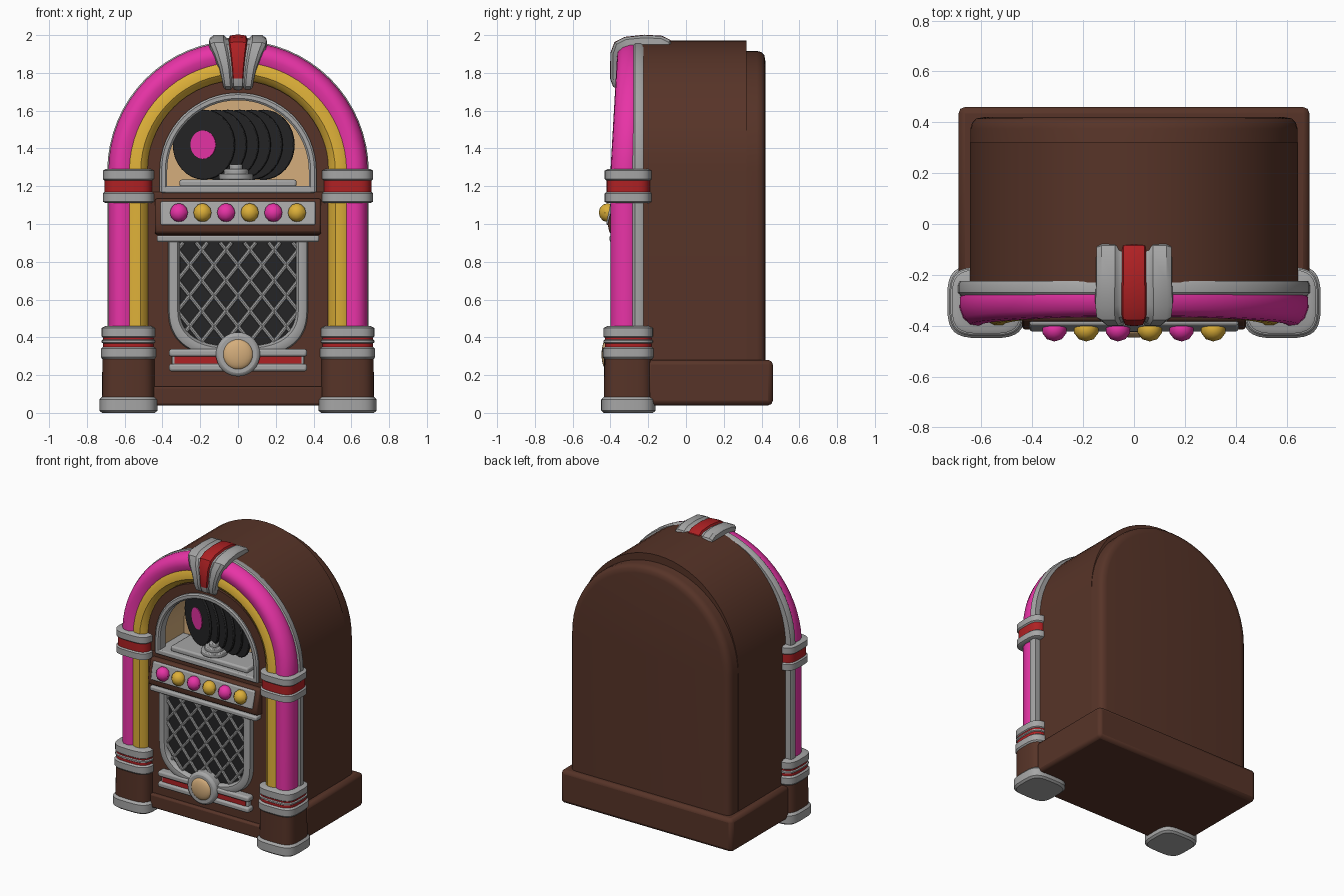
import bpy, bmesh
from math import sin, cos, pi, radians, copysign
from mathutils import Vector, Matrix

if "Cube" in bpy.data.objects:
    bpy.data.objects.remove(bpy.data.objects["Cube"], do_unlink=True)

COLOURS = {
    "brown wood": (0.095, 0.034, 0.021),
    "silver": (0.38, 0.38, 0.38),
    "pink": (0.84, 0.035, 0.40),
    "yellow": (0.72, 0.43, 0.04),
    "red": (0.43, 0.015, 0.017),
    "black": (0.018, 0.018, 0.019),
    "tan": (0.66, 0.42, 0.20),
}
MATS = {}
for label, rgb in COLOURS.items():
    m = bpy.data.materials.new(label)
    m.use_nodes = True
    m.diffuse_color = (*rgb, 1)
    m.node_tree.nodes["Principled BSDF"].inputs["Base Color"].default_value = (*rgb, 1)
    MATS[label] = m
B, S, P, Y, R, K, T = COLOURS
SPRING = 1.28          # height where the arch starts
made = []


def finish(name, bm, mats, bevel=0):
    bmesh.ops.recalc_face_normals(bm, faces=bm.faces)
    me = bpy.data.meshes.new(name)
    bm.to_mesh(me)
    bm.free()
    for m in mats:
        me.materials.append(MATS[m])
    ob = bpy.data.objects.new(name, me)
    bpy.context.collection.objects.link(ob)
    if bevel:
        mod = ob.modifiers.new("Bevel", "BEVEL")
        mod.width, mod.segments, mod.limit_method = bevel, 2, "ANGLE"
    made.append(ob)
    return ob


def loft(name, rings, mat, around=True, along=False, caps=False, bevel=0):
    """Skin rings of points; mat is a name or a rule (ring, column) -> name."""
    rule = mat if callable(mat) else (lambda i, j: mat)
    bm, slots = bmesh.new(), []

    def paint(face, label):
        if label not in slots:
            slots.append(label)
        face.material_index = slots.index(label)

    vs = [[bm.verts.new(p) for p in ring] for ring in rings]
    n, c = len(rings), len(rings[0])
    for i in range(n if along else n - 1):
        for j in range(c if around else c - 1):
            a, b = vs[i], vs[(i + 1) % n]
            k = (j + 1) % c
            paint(bm.faces.new((a[j], a[k], b[k], b[j])), rule(i, j))
    if caps:
        paint(bm.faces.new(vs[0]), rule(0, 0))
        paint(bm.faces.new(vs[-1]), rule(n - 2, 0))
    return finish(name, bm, slots, bevel)


def box(name, x0, x1, y0, y1, z0, z1, mat, bevel=0.008):
    rings = [[(x0, y0, z), (x1, y0, z), (x1, y1, z), (x0, y1, z)] for z in (z0, z1)]
    return loft(name, rings, mat, caps=True, bevel=bevel)


def prism(name, half, outline, mat, bevel=0.008):
    return loft(name, [[(x, y, z) for y, z in outline] for x in (-half, half)],
                mat, caps=True, bevel=bevel)


def disc(name, centre, radius, depth, mat, rot=None, bevel=0.006, sides=32):
    bm = bmesh.new()
    mx = Matrix.Translation(centre) @ (rot or Matrix())
    bmesh.ops.create_cone(bm, cap_ends=True, segments=sides, radius1=radius,
                          radius2=radius, depth=depth, matrix=mx)
    return finish(name, bm, [mat], bevel)


def ball(name, centre, size, mat, u=16, v=10):
    bm = bmesh.new()
    mx = Matrix.Translation(centre) @ Matrix.Diagonal((*size, 1))
    bmesh.ops.create_uvsphere(bm, u_segments=u, v_segments=v, radius=1, matrix=mx)
    return finish(name, bm, [mat])


def arch(r, y, z0, rise=1.0, lean=0.0, n=32):
    pts = [(-r, y, z0)]
    for k in range(n + 1):
        a = pi * k / n
        pts.append((-r * cos(a), y + lean * sin(a), SPRING + r * rise * sin(a)))
    return pts + [(r, y, z0)]


def arch_sweep(name, profile, z0, mat, rise=1.0, lean=0.0):
    return loft(name, [arch(r, y, z0, rise, lean) for r, y in profile],
                mat, around=False, along=True)


# Cabinet: base, shell, rear and front panel
box("base", -0.69, 0.69, -0.21, 0.46, 0.04, 0.28, B, 0.025)
arch_sweep("cabinet_shell", [(0.645, -0.24), (0.645, 0.32), (0.42, 0.32), (0.42, -0.24)],
           0.05, B, rise=1.07)
rear = [(0.643, -0.04), (0.643, 0.375), (0.636, 0.4), (0.62, 0.415), (0.59, 0.42)]
loft("cabinet_rear", [arch(r, y, 0.05, 0.99) for r, y in rear], B, caps=True)
box("front_panel", -0.48, 0.48, -0.35, -0.04, 0.04, 1.17, B)
box("front_plinth", -0.45, 0.45, -0.375, -0.3, 0.04, 0.14, B, 0.012)
arch_sweep("window_surround", [(0.48, -0.04), (0.48, -0.35), (0.40, -0.35), (0.40, -0.04)],
           1.17, lambda i, j: T if i == 2 else B)

# Arched light tubes and trim
arch_sweep("silver_edge", [(0.63, -0.225), (0.685, -0.225), (0.692, -0.24), (0.692, -0.27),
                           (0.68, -0.285), (0.63, -0.285)], 0.2, S)
tube = [(0.665, -0.26), (0.685, -0.29), (0.686, -0.33), (0.672, -0.37), (0.645, -0.395),
        (0.61, -0.40), (0.575, -0.385), (0.55, -0.397), (0.515, -0.397), (0.487, -0.375),
        (0.475, -0.34), (0.475, -0.26)]
arch_sweep("light_tubes", tube, 0.2, lambda i, j: P if i < 6 or i == 11 else Y, lean=0.035)

# Window interior
loft("window_back", [arch(0.42, y, 1.17) for y in (-0.05, -0.042)], T, caps=True)
arch_sweep("window_trim", [(0.415, -0.34), (0.415, -0.36), (0.405, -0.368), (0.385, -0.368),
                           (0.375, -0.36), (0.375, -0.30)], 1.17, S)
box("window_sill", -0.41, 0.41, -0.368, -0.05, 1.165, 1.2, S)
box("record_tray", -0.31, 0.31, -0.335, -0.1, 1.195, 1.235, S, 0.012)
for k, (r, z) in enumerate([(0.09, 1.25), (0.065, 1.275), (0.035, 1.3)]):
    disc(f"turntable_{k + 1}", (-0.01, -0.255, z), r, 0.03, S)

# Row of records, turned to one side
turn = Matrix.Rotation(radians(-28), 4, "Z") @ Matrix.Rotation(pi / 2, 4, "X")
facing = (turn @ Vector((0, 0, 1, 0))).to_3d()
for k in range(6):
    c = Vector((-0.18 + 0.063 * k, -0.2, 1.42))
    disc(f"record_{k + 1}", c, 0.185, 0.016, K, turn, 0.004)
    disc(f"record_label_{k + 1}", c + facing * 0.008, 0.075, 0.008, R if k else P, turn, 0)

# Selector box with buttons
prism("selector_box", 0.44, [(-0.33, 1.135), (-0.38, 1.135), (-0.415, 1.0), (-0.405, 0.95),
                             (-0.33, 0.94)], B, 0.012)
prism("selector_plate", 0.41, [(-0.35, 1.12), (-0.398, 1.12), (-0.424, 0.995),
                               (-0.35, 0.995)], S)
for k in range(6):
    ball(f"button_{k + 1}", (-0.313 + 0.125 * k, -0.414, 1.06), (0.05, 0.048, 0.05),
         Y if k % 2 else P, 10, 6)

# Speaker grille: rounded U outline shared by frame, cloth and lattice
POWER, BEND = 2.6, 0.56


def u_shape(a, y, n=28):
    drop = a - 0.1
    pts = [(-a, y, 0.91)]
    for k in range(n + 1):
        c, s = cos(pi * k / n), sin(pi * k / n)
        pts.append((-a * copysign(abs(c) ** (2 / POWER), c), y,
                    BEND - drop * abs(s) ** (2 / POWER)))
    return pts + [(a, y, 0.91)]


def inside(x, z, a=0.325):
    low = max(0, BEND - z) / (a - 0.1)
    return z < 0.91 and (abs(x) / a) ** POWER + low ** POWER < 1


loft("grille_cloth", [u_shape(0.33, y) for y in (-0.34, -0.358)], K, caps=True)
frame = [(0.305, -0.34), (0.308, -0.375), (0.32, -0.392), (0.345, -0.395),
         (0.365, -0.385), (0.372, -0.34)]
loft("grille_frame", [u_shape(a, y) for a, y in frame], S, around=False)
bm = bmesh.new()
for side in (-1, 1):
    way = Vector((side * 0.62, 0, 0.785)).normalized()
    for k in range(-5, 6):
        start = Vector((0.128 * k, -0.366, 0.62))
        hits = [t / 100 for t in range(-70, 71)
                if inside((start + way * t / 100).x, (start + way * t / 100).z)]
        if len(hits) < 4:
            continue
        mid, span = (hits[0] + hits[-1]) / 2, hits[-1] - hits[0]
        mx = (Matrix.Translation(start + way * mid) @ way.to_track_quat("Z", "Y").to_matrix().to_4x4())
        bmesh.ops.create_cone(bm, cap_ends=True, segments=8, radius1=0.011, radius2=0.011,
                              depth=span, matrix=mx)
finish("grille_lattice", bm, [S])
box("grille_ledge", -0.43, 0.43, -0.405, -0.33, 0.905, 0.94, S, 0.01)

# Badge with its striped bar
box("badge_bar", -0.35, 0.35, -0.385, -0.33, 0.225, 0.335, S)
box("badge_stripe", -0.335, 0.335, -0.392, -0.384, 0.262, 0.298, R, 0)
for label, z in (("upper", 0.318), ("lower", 0.24)):
    box(f"badge_rail_{label}", -0.365, 0.365, -0.405, -0.33, z - 0.02, z + 0.02, S, 0.012)
upright = Matrix.Rotation(pi / 2, 4, "X")
disc("badge_rim", (0, -0.38, 0.31), 0.117, 0.09, S, upright, 0.018)
ball("badge_centre", (0, -0.42, 0.31), (0.08, 0.027, 0.08), T, 24, 12)

# Corner pillars and tube collars: (height, growth, colour of the band above)
pillar = [(0, 0.01, S), (0.012, 0.024, S), (0.07, 0.024, S), (0.085, 0.01, B),
          (0.285, 0.008, S), (0.295, 0.016, S), (0.34, 0.016, S), (0.35, 0.005, R),
          (0.368, 0.005, S), (0.373, 0.012, S), (0.383, 0.012, S), (0.388, 0.005, R),
          (0.398, 0.005, S), (0.404, 0.012, S), (0.45, 0.012, S), (0.46, -0.01, S)]
collar = [(1.11, -0.01, S), (1.118, 0.006, S), (1.162, 0.006, S), (1.17, -0.003, R),
          (1.23, -0.003, S), (1.238, 0.006, S), (1.282, 0.006, S), (1.29, -0.01, S)]


def outline(cx, grow, z, n=32):
    pts = []
    for k in range(n):
        c, s = cos(2 * pi * k / n), sin(2 * pi * k / n)
        pts.append((cx + (0.13 + grow) * copysign(abs(c) ** 0.55, c),
                    -0.305 + (0.12 + grow) * copysign(abs(s) ** 0.55, s), z))
    return pts


for side, cx in (("left", 0.58), ("right", -0.58)):
    for part, bands in (("pillar", pillar), ("collar", collar)):
        loft(f"{side}_{part}", [outline(cx, g, z) for z, g, _ in bands],
             lambda i, j: bands[i][2], caps=True)

# Crown clasp over the top of the arch: (y, z, half width)
path = [(-0.08, 1.94, 0.145), (-0.09, 1.965, 0.15), (-0.13, 1.985, 0.15), (-0.22, 1.99, 0.15),
        (-0.32, 1.98, 0.155), (-0.37, 1.955, 0.15), (-0.39, 1.9, 0.125), (-0.39, 1.83, 0.1),
        (-0.39, 1.77, 0.087), (-0.375, 1.73, 0.08), (-0.34, 1.715, 0.075)]
half = [(0.08, 0.012), (0.28, 0.008), (0.32, -0.006), (0.4, -0.004), (0.5, 0.01),
        (0.85, 0.01), (0.98, -0.004), (1, -0.06)]
section = [(-u, h) for u, h in reversed(half)] + half
rings = []
for y, z, w in path:
    out = Vector((0, y + 0.2, z - 1.78)).normalized()
    rings.append([Vector((u * w, y, z)) + out * h for u, h in section])
loft("crown_clasp", rings, lambda i, j: R if 5 <= j <= 9 and i < 8 else S, caps=True)

# Smooth shading that keeps the crisp edges
bpy.ops.object.select_all(action="DESELECT")
for ob in made:
    ob.select_set(True)
bpy.context.view_layer.objects.active = made[0]
bpy.ops.object.shade_smooth_by_angle(angle=radians(35))
